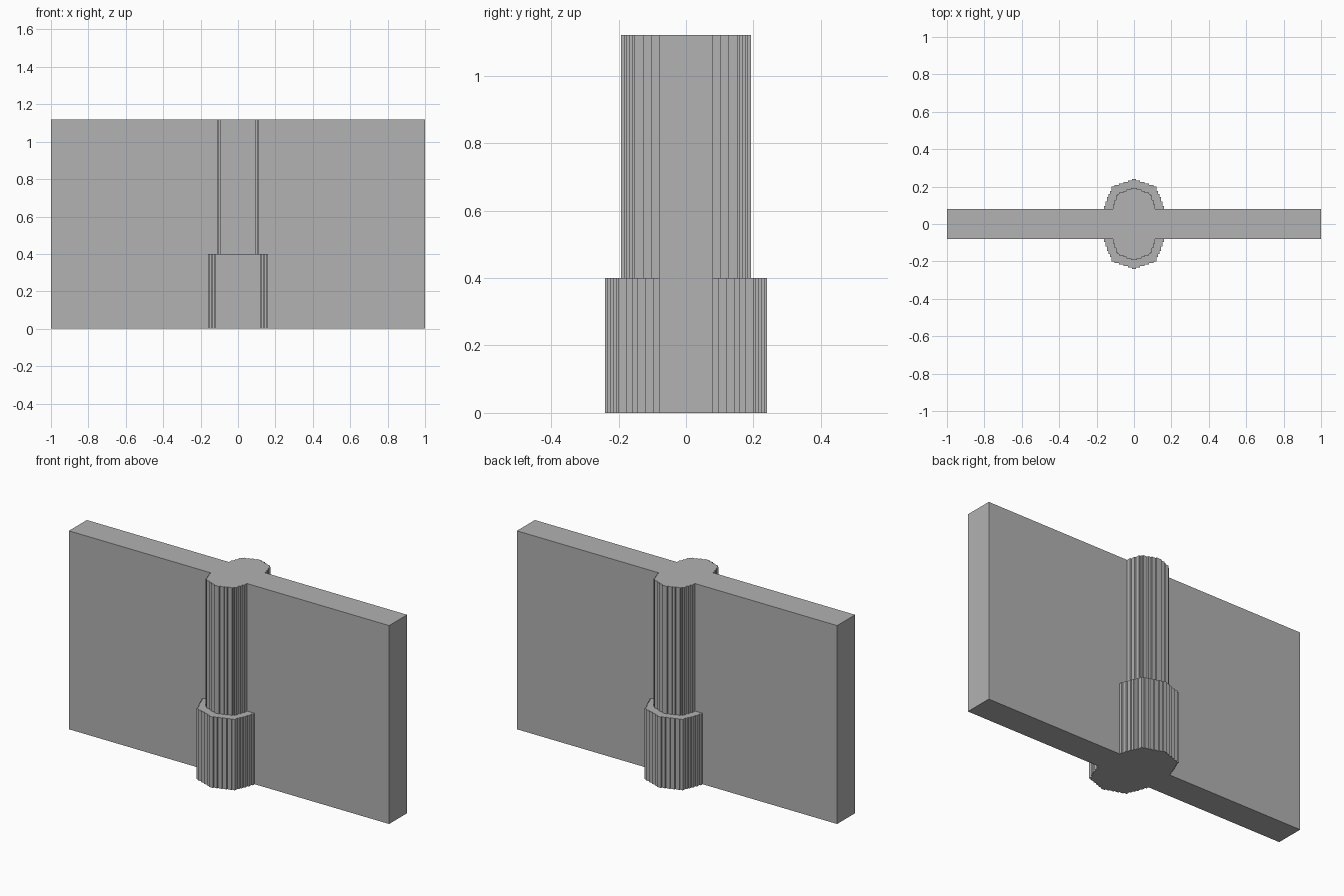
import bpy
import bmesh

cube = bpy.data.objects.get("Cube")
if cube:
    bpy.data.objects.remove(cube, do_unlink=True)

UNIT = 0.008          # size of one step in the stepped outline
WALL = 10 * UNIT      # half thickness of the wall
BASE_TOP, TOP = 0.4, 1.12

grey = bpy.data.materials.new("plain grey")
grey.use_nodes = True
colour = (0.445, 0.445, 0.445, 1)
grey.diffuse_color = colour
grey.node_tree.nodes["Principled BSDF"].inputs["Base Color"].default_value = colour


def prism(name, outline, bottom, top):
    """Extrude a flat outline upwards into a solid."""
    bm = bmesh.new()
    face = bm.faces.new([bm.verts.new((x, y, bottom)) for x, y in outline])
    grown = bmesh.ops.extrude_face_region(bm, geom=[face], use_keep_orig=True)
    verts = [v for v in grown["geom"] if isinstance(v, bmesh.types.BMVert)]
    bmesh.ops.translate(bm, verts=verts, vec=(0, 0, top - bottom))
    bmesh.ops.recalc_face_normals(bm, faces=bm.faces)
    mesh = bpy.data.meshes.new(name)
    bm.to_mesh(mesh)
    bm.free()
    mesh.materials.append(grey)
    obj = bpy.data.objects.new(name, mesh)
    bpy.context.collection.objects.link(obj)
    return obj


def stepped_column(name, rows, bottom, top):
    """Rows are (half width, reach) pairs; mirrored to both wall faces."""
    side, reach = [], WALL
    for half, end in rows:
        side += [(half * UNIT, reach), (half * UNIT, end * UNIT)]
        reach = end * UNIT
    outline = side + [(-x, y) for x, y in reversed(side)]
    obj = prism(name, outline, bottom, top)
    mirror = obj.modifiers.new("both faces", "MIRROR")
    mirror.use_axis = (False, True, False)
    mirror.use_mirror_merge = False


# Wall slab
prism("wall", [(-1, -WALL), (1, -WALL), (1, WALL), (-1, WALL)], 0, TOP)

# Wide pillar base
stepped_column("pillar_base",
               [(20, 12), (19, 15), (18, 18), (17, 20), (16, 22), (15, 25),
                (13, 26), (10, 27), (7, 28), (4, 29), (1.5, 30)],
               0, BASE_TOP)

# Narrow pillar shaft
stepped_column("pillar_shaft",
               [(14, 13), (13, 16), (12, 19), (11, 20), (10, 21),
                (7, 22), (5, 23), (2, 24)],
               BASE_TOP, TOP)
